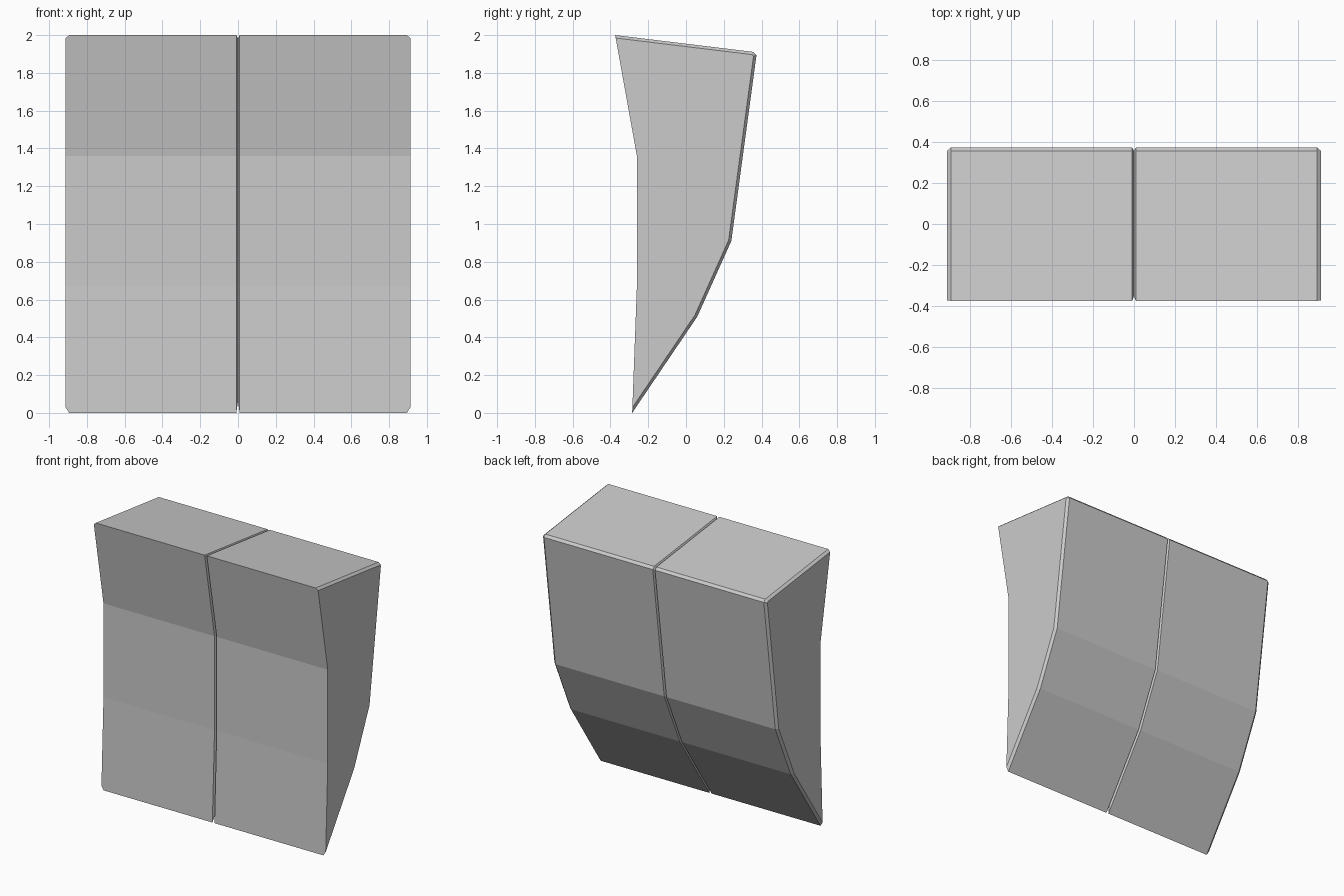
import bpy, bmesh
from mathutils import Vector

if "Cube" in bpy.data.objects:
    bpy.data.objects.remove(bpy.data.objects["Cube"])

# Side profile (y, z): up the curved front, across the top, down the faceted back
PROFILE = [Vector(p) for p in [(-0.285, 0), (-0.26, 0.67), (-0.26, 1.36), (-0.375, 2.0),
                               (0.357, 1.911), (0.373, 1.893), (0.24, 0.91), (0.06, 0.51)]]
FRONT_EDGES = 3


def inset(front, rest):
    """Move each profile edge inward and intersect neighbouring edges."""
    n = len(PROFILE)
    lines = []
    for i in range(n):
        a, b = PROFILE[i], PROFILE[(i + 1) % n]
        d = (b - a).normalized()
        normal = Vector((d.y, -d.x))          # inward for clockwise order
        lines.append((a + normal * (front if i < FRONT_EDGES else rest), d))
    out = []
    for i in range(n):
        (p, d), (q, e) = lines[i - 1], lines[i]
        cross = d.x * e.y - d.y * e.x
        w = q - p
        out.append(p + d * ((w.x * e.y - w.y * e.x) / cross))
    return out


def build_half(name, side):
    # Cross-sections from the centre seam to the chamfered outer end
    sections = [(0.0008, inset(0.018, 0.015)), (0.009, PROFILE),
                (0.894, PROFILE), (0.912, inset(0.0, 0.015))]
    bm = bmesh.new()
    rings = [[bm.verts.new((side * x, p.x, p.y)) for p in pts] for x, pts in sections]
    n = len(PROFILE)
    for r, s in zip(rings, rings[1:]):
        for i in range(n):
            j = (i + 1) % n
            bm.faces.new((r[i], r[j], s[j], s[i]))
    bm.faces.new(rings[0])
    bm.faces.new(rings[-1])
    # Outer front edge is sharp, so the coincident strip edges are harmlessly planar
    bmesh.ops.recalc_face_normals(bm, faces=bm.faces)
    mesh = bpy.data.meshes.new(name)
    bm.to_mesh(mesh)
    bm.free()
    bpy.context.collection.objects.link(bpy.data.objects.new(name, mesh))


# Two mirrored blocks meeting at a V-groove seam
build_half("right_block", 1)
build_half("left_block", -1)
